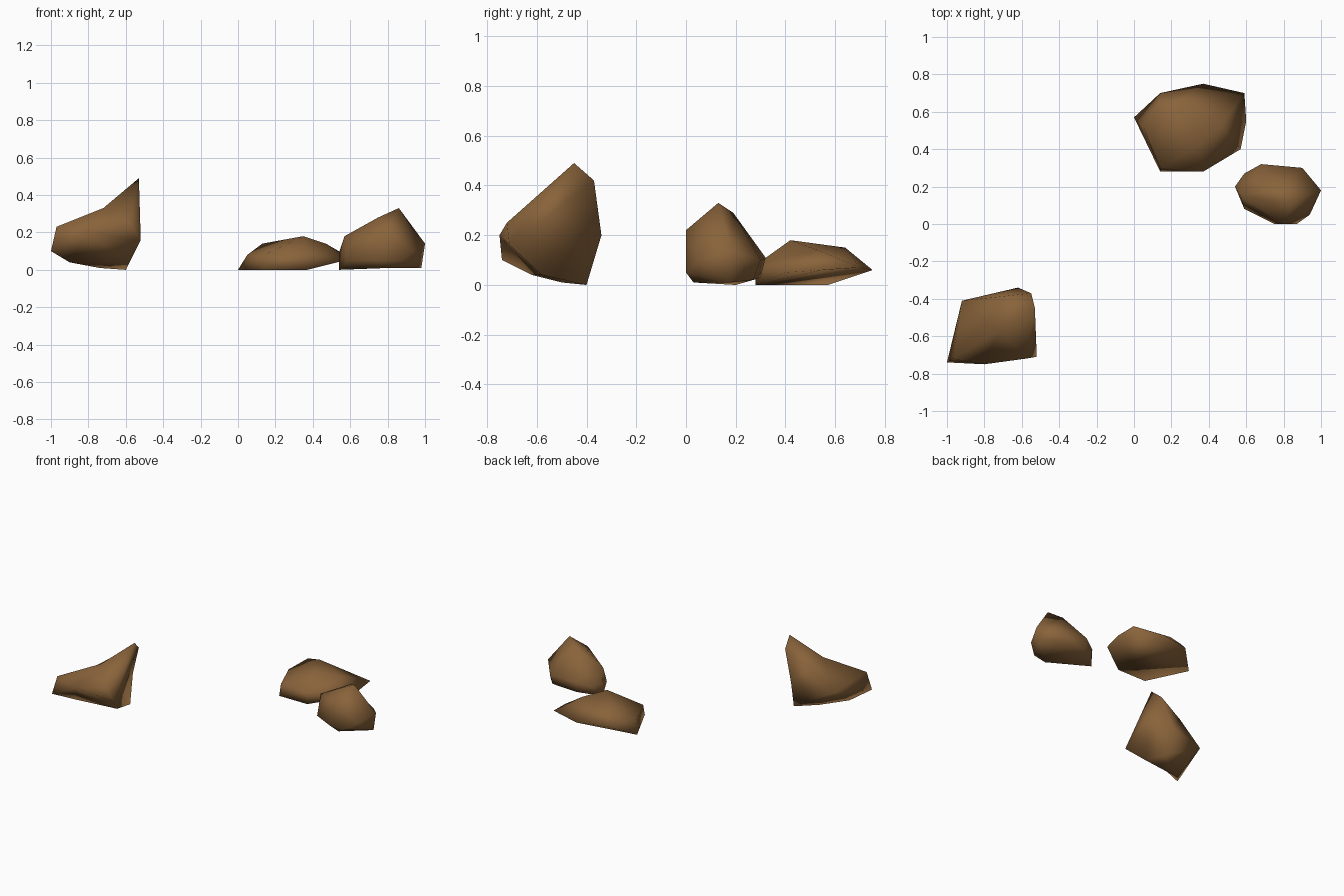
import bpy
import bmesh
from mathutils import Vector

cube = bpy.data.objects.get("Cube")
if cube:
    bpy.data.objects.remove(cube, do_unlink=True)

# One earthy brown shared by every stone
brown = bpy.data.materials.new("earth_brown")
brown.use_nodes = True
colour = (0.25, 0.125, 0.043, 1)
brown.diffuse_color = colour
brown.node_tree.nodes["Principled BSDF"].inputs["Base Color"].default_value = colour


def make_rock(name, corners):
    """Skin a set of corner points: wrap them as a sphere, then put each back in place."""
    corners = [Vector(c) for c in corners]
    low = Vector([min(c[axis] for c in corners) for axis in range(3)])
    high = Vector([max(c[axis] for c in corners) for axis in range(3)])
    centre, size = (low + high) / 2, high - low

    bm = bmesh.new()
    home = {}
    for corner in corners:
        offset = corner - centre
        direction = Vector([offset[axis] / size[axis] for axis in range(3)])
        home[bm.verts.new(direction.normalized())] = corner
    bmesh.ops.convex_hull(bm, input=list(bm.verts))
    for vert, corner in home.items():
        vert.co = corner
    bmesh.ops.recalc_face_normals(bm, faces=list(bm.faces))
    for face in bm.faces:
        face.smooth = True

    mesh = bpy.data.meshes.new(name)
    bm.to_mesh(mesh)
    bm.free()
    mesh.materials.append(brown)
    rock = bpy.data.objects.new(name, mesh)
    bpy.context.collection.objects.link(rock)
    return rock


# Tall leaning rock with a peak at its back corner
make_rock("peaked_rock", [
    (-1, -.74, .1), (-.97, -.72, .23), (-.8, -.75, .2), (-.58, -.72, .25),
    (-.52, -.71, .16), (-.72, -.57, .33), (-.53, -.45, .49), (-.55, -.37, .42),
    (-.62, -.34, .2), (-.73, -.39, .32), (-.92, -.41, .18),
    (-.6, -.4, 0), (-.9, -.62, .04), (-.74, -.5, .01), (-.58, -.58, .04),
])

# Low slab whose right and back rim overhangs the ground
make_rock("flat_rock", [
    (0, .57, 0), (.14, .28, 0), (.37, .28, 0),
    (.57, .4, .05), (.6, .55, .06), (.59, .7, .07), (.37, .75, .06), (.14, .7, .07),
    (.05, .52, .08), (.14, .3, .08), (.37, .28, .08),
    (.13, .63, .14), (.22, .64, .15), (.35, .42, .18), (.47, .53, .14),
])

# Rounded boulder
make_rock("round_rock", [
    (.54, .2, .09), (.54, .2, 0), (.57, .15, .18), (.59, .27, .08), (.59, .08, .05),
    (.68, .32, .11), (.9, .3, .1), (1, .18, .14), (.98, .18, .01), (.94, .05, .1),
    (.87, 0, .05), (.75, 0, .05), (.8, 0, .22), (.75, .12, .28), (.86, .13, .33),
    (.78, .19, .29), (.9, .27, .02), (.68, .3, .03), (.8, .03, .01),
])
